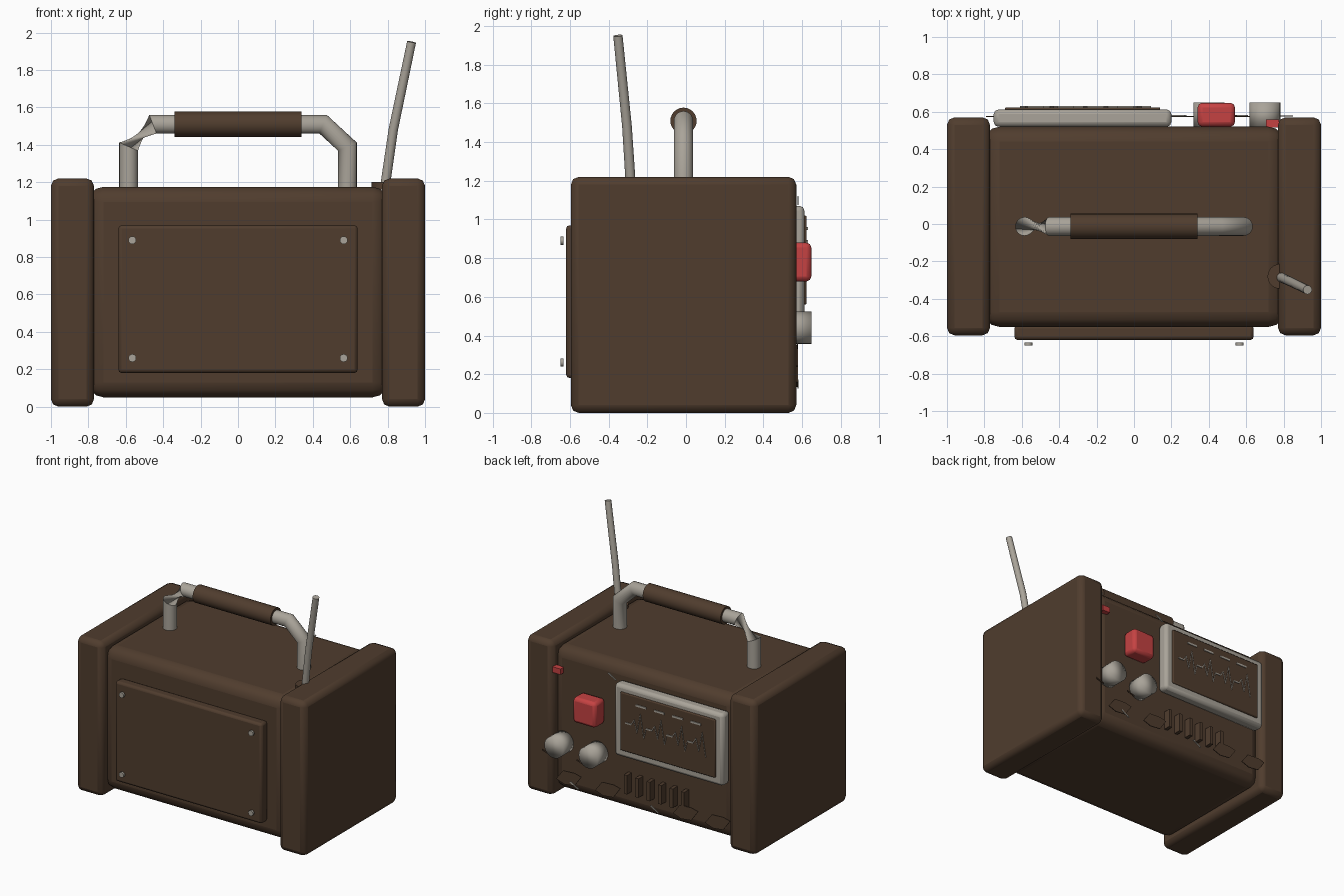
import bpy, math
from mathutils import Vector, Matrix

if "Cube" in bpy.data.objects:
    bpy.data.objects.remove(bpy.data.objects["Cube"])


def material(name, rgb):
    m = bpy.data.materials.new(name)
    m.use_nodes = True
    m.diffuse_color = (*rgb, 1)
    m.node_tree.nodes["Principled BSDF"].inputs["Base Color"].default_value = (*rgb, 1)
    return m


BROWN = material("brown casing", (0.08, 0.046, 0.027))
METAL = material("grey metal", (0.4, 0.37, 0.32))
RED = material("red plastic", (0.56, 0.055, 0.055))


def smooth(o, angle=35):
    bpy.ops.object.select_all(action="DESELECT")
    o.select_set(True)
    bpy.context.view_layer.objects.active = o
    bpy.ops.object.shade_smooth_by_angle(angle=math.radians(angle))


def mesh(name, verts, faces, mat):
    me = bpy.data.meshes.new(name)
    me.from_pydata(verts, [], faces)
    me.materials.append(mat)
    o = bpy.data.objects.new(name, me)
    bpy.context.collection.objects.link(o)
    return o


def box(name, xs, ys, zs, mat, bevel=0, segments=2):
    verts = [(x, y, z) for x in xs for y in ys for z in zs]
    faces = [(0, 1, 3, 2), (4, 6, 7, 5), (0, 4, 5, 1), (2, 3, 7, 6), (0, 2, 6, 4), (1, 5, 7, 3)]
    o = mesh(name, verts, faces, mat)
    if bevel:
        b = o.modifiers.new("Bevel", "BEVEL")
        b.width, b.segments = bevel, segments
        smooth(o)
    return o


def tube(name, path, radii, mat, twists=None, sides=24, angle=50):
    """Capped tube along a path, its rings mitred at the bends."""
    pts = [Vector(p) for p in path]
    verts, faces, n = [], [], len(pts)
    side = None
    for i, p in enumerate(pts):
        a = (p - pts[i - 1]).normalized() if i else (pts[1] - p).normalized()
        b = (pts[i + 1] - p).normalized() if i < n - 1 else a
        t = (a + b).normalized()
        if side is None:
            side = Vector((0, 1, 0)) if abs(t.y) < 0.9 else Vector((1, 0, 0))
        side = (side - t * side.dot(t)).normalized()
        up = t.cross(side)
        stretch = 1 / max(a.dot(t), 0.5)
        for k in range(sides):
            w = 2 * math.pi * k / sides + (twists[i] if twists else 0)
            verts.append(p + radii[i] * (math.cos(w) * side + math.sin(w) * stretch * up))
    for i in range(n - 1):
        for k in range(sides):
            j = (k + 1) % sides
            faces.append((i * sides + k, i * sides + j, (i + 1) * sides + j, (i + 1) * sides + k))
    faces.append(tuple(reversed(range(sides))))
    faces.append(tuple(range((n - 1) * sides, n * sides)))
    o = mesh(name, verts, faces, mat)
    smooth(o, angle)
    return o


def plate(name, outline, y, mat, depth=0.006):
    """Thin flat plate on the rear, from an x-z outline."""
    n = len(outline)
    verts = [(x, y + d, z) for d in (0, depth) for x, z in outline]
    faces = [tuple(range(n)), tuple(reversed(range(n, 2 * n)))]
    faces += [(k, k + n, (k + 1) % n + n, (k + 1) % n) for k in range(n)]
    return mesh(name, verts, faces, mat)


# Casing with its end caps
box("casing", (-0.8, 0.8), (-0.55, 0.52), (0.05, 1.175), BROWN, 0.08, 3)
box("right_end_cap", (-1, -0.77), (-0.595, 0.57), (0, 1.22), BROWN, 0.04, 2)
box("left_end_cap", (0.77, 1), (-0.595, 0.57), (0, 1.22), BROWN, 0.04, 2)

# Front cover and its screws
box("front_cover", (-0.64, 0.64), (-0.62, -0.54), (0.18, 0.97), BROWN, 0.018)
for x in (-0.565, 0.565):
    for z in (0.26, 0.89):
        tube("cover_screw", [(x, -0.65, z), (x, -0.633, z)], [0.021] * 2, METAL, sides=16)

# Carrying handle, with one bend wrung half round
y = -0.013
half = [(0.585, 1.15), (0.585, 1.39), (0.455, 1.51)]
path = [(-x, y, z) for x, z in half] + [(x, y, z) for x, z in reversed(half)]
wring = math.radians(150)
tube("handle", path, [0.05] * 6, METAL, [0, 0] + [wring] * 4)
tube("handle_grip", [(-0.34, y, 1.51), (0.34, y, 1.51)], [0.068] * 2, BROWN)

# Aerial on a round foot
tube("aerial_foot", [(0.78, -0.28, 1.16), (0.78, -0.28, 1.2)], [0.066] * 2, BROWN)
tube("aerial", [(0.785, -0.285, 1.17), (0.83, -0.305, 1.48), (0.928, -0.352, 1.95)],
     [0.026, 0.025, 0.024], METAL, sides=16)

# Display: frame, screen and trace
box("display_frame", (-0.75, 0.2), (0.52, 0.612), (0.5, 1.07), METAL, 0.025)
box("display_screen", (-0.69, 0.14), (0.6, 0.624), (0.56, 1.02), BROWN, 0.008)
beat = [(0, 0), (0.05, 0), (0.075, 0.04), (0.1, -0.05), (0.13, 0.1), (0.16, -0.08), (0.18, 0)]
trace = [(0.09 - 0.18 * i - dx, 0.79 + dz) for i in range(4) for dx, dz in beat[:-1]]
for (xa, za), (xb, zb) in zip(trace, trace[1:]):
    t = 0.005
    plate("trace_segment", [(xa, za - t), (xa, za + t), (xb, zb + t), (xb, zb - t)], 0.624, METAL)
for i in range(4):
    x = 0.0 - 0.16 * i
    plate("screen_mark", [(x, 0.945), (x, 0.96), (x - 0.09, 0.96), (x - 0.09, 0.945)], 0.624, METAL)

# Controls
box("push_button", (0.34, 0.54), (0.52, 0.648), (0.68, 0.88), RED, 0.025)
for x in (0.4, 0.7):
    tube("knob", [(x, 0.515, 0.44), (x, 0.65, 0.44)], [0.083] * 2, METAL, angle=120)
    plate("knob_mark", [(x + 0.08, 0.33), (x + 0.15, 0.35), (x + 0.15, 0.36), (x + 0.08, 0.34)],
          0.574, BROWN)
box("warning_light", (0.705, 0.775), (0.515, 0.56), (0.98, 1.025), RED)

# Vent slots, socket plates and small slanted marks
for i in range(6):
    x = 0.125 - 0.1 * i
    box("vent_slot", (x - 0.014, x + 0.014), (0.515, 0.578), (0.2, 0.35), BROWN)
for x in (0.62, 0.28, -0.4, -0.68):
    shape = [(-0.11, 0.04), (-0.05, 0.055), (0.05, 0.05), (0.11, -0.03), (0.04, -0.055), (-0.05, -0.045)]
    plate("socket_plate", [(x + dx, 0.19 + dz) for dx, dz in shape], 0.572, BROWN)
for x, z in ((0.24, 1.1), (0.57, 0.15), (-0.13, 0.15)):
    plate("slanted_mark", [(x - 0.04, z - 0.02), (x - 0.03, z - 0.025), (x + 0.04, z + 0.015),
                           (x + 0.03, z + 0.022)], 0.576, METAL)
